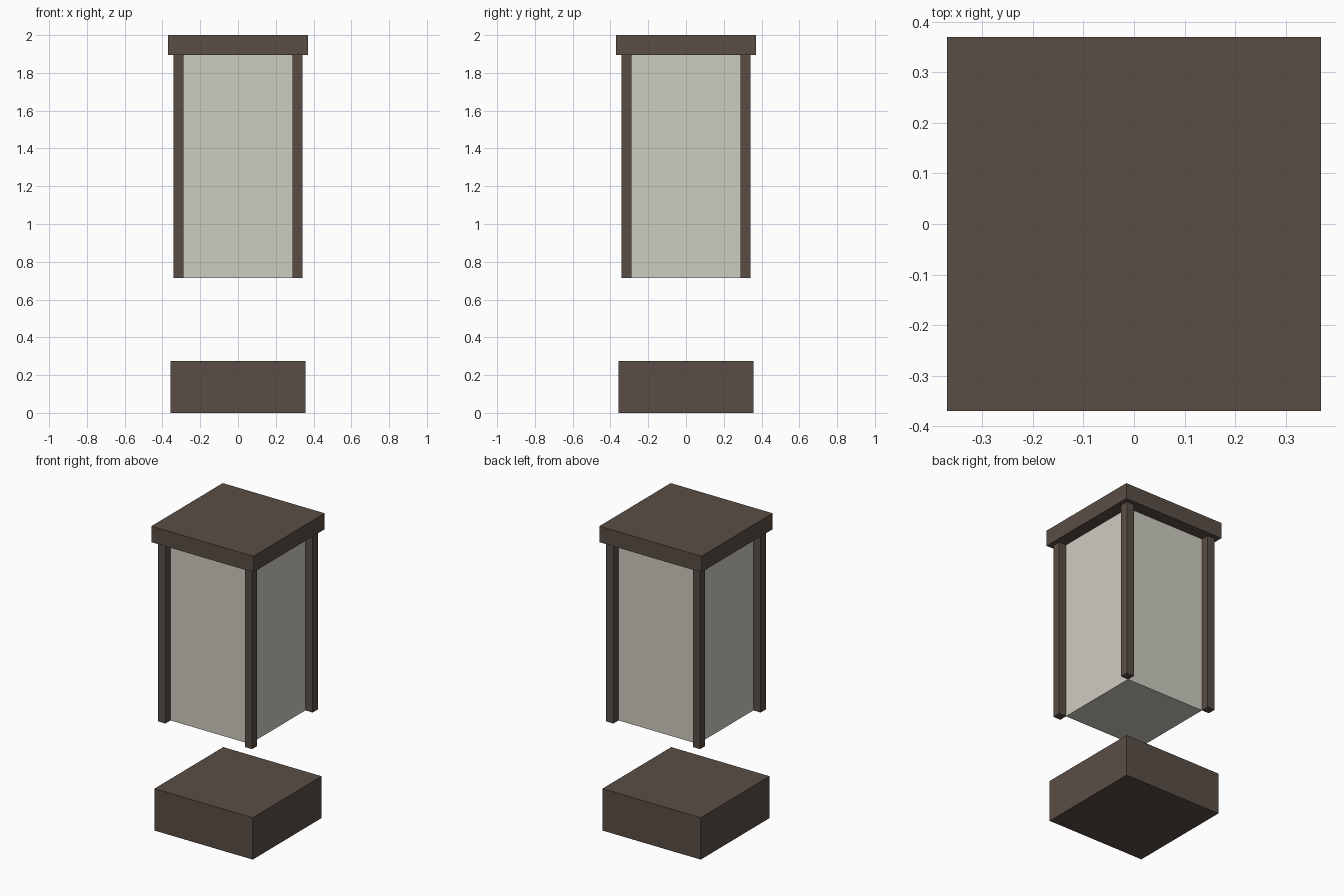
import bpy

if "Cube" in bpy.data.objects:
    bpy.data.objects.remove(bpy.data.objects["Cube"])

# Colours
def material(name, rgb):
    m = bpy.data.materials.new(name)
    m.diffuse_color = (*rgb, 1.0)
    m.use_nodes = True
    m.node_tree.nodes["Principled BSDF"].inputs["Base Color"].default_value = m.diffuse_color
    return m

brown = material("dark_bronze", (0.102, 0.076, 0.060))
pale = material("frosted_glass", (0.617, 0.604, 0.527))

def box(name, half, z0, z1, mat, x=0.0, y=0.0):
    """Square upright box spanning z0 to z1."""
    bpy.ops.mesh.primitive_cube_add(size=1, location=(x, y, (z0 + z1) / 2))
    ob = bpy.context.object
    ob.name = name
    ob.scale = (2 * half, 2 * half, z1 - z0)
    bpy.ops.object.transform_apply(location=False, rotation=False, scale=True)
    ob.data.materials.append(mat)
    return ob

CAP_BOTTOM, GLASS_BOTTOM = 1.895, 0.715
POST_OUTER, GLASS_HALF = 0.341, 0.288

# Base block and overhanging cap
box("base", 0.357, 0.0, 0.275, brown)
box("cap", 0.37, CAP_BOTTOM, 2.0, brown)

# Glass body, touching the inner corners of the posts
box("glass_body", GLASS_HALF, GLASS_BOTTOM, CAP_BOTTOM, pale)

# Four corner posts
post_half = (POST_OUTER - GLASS_HALF) / 2
centre = POST_OUTER - post_half
for side, sx in (("left", -1), ("right", 1)):
    for end, sy in (("front", -1), ("back", 1)):
        box(f"{end}_{side}_post", post_half, GLASS_BOTTOM, CAP_BOTTOM, brown,
            sx * centre, sy * centre)
